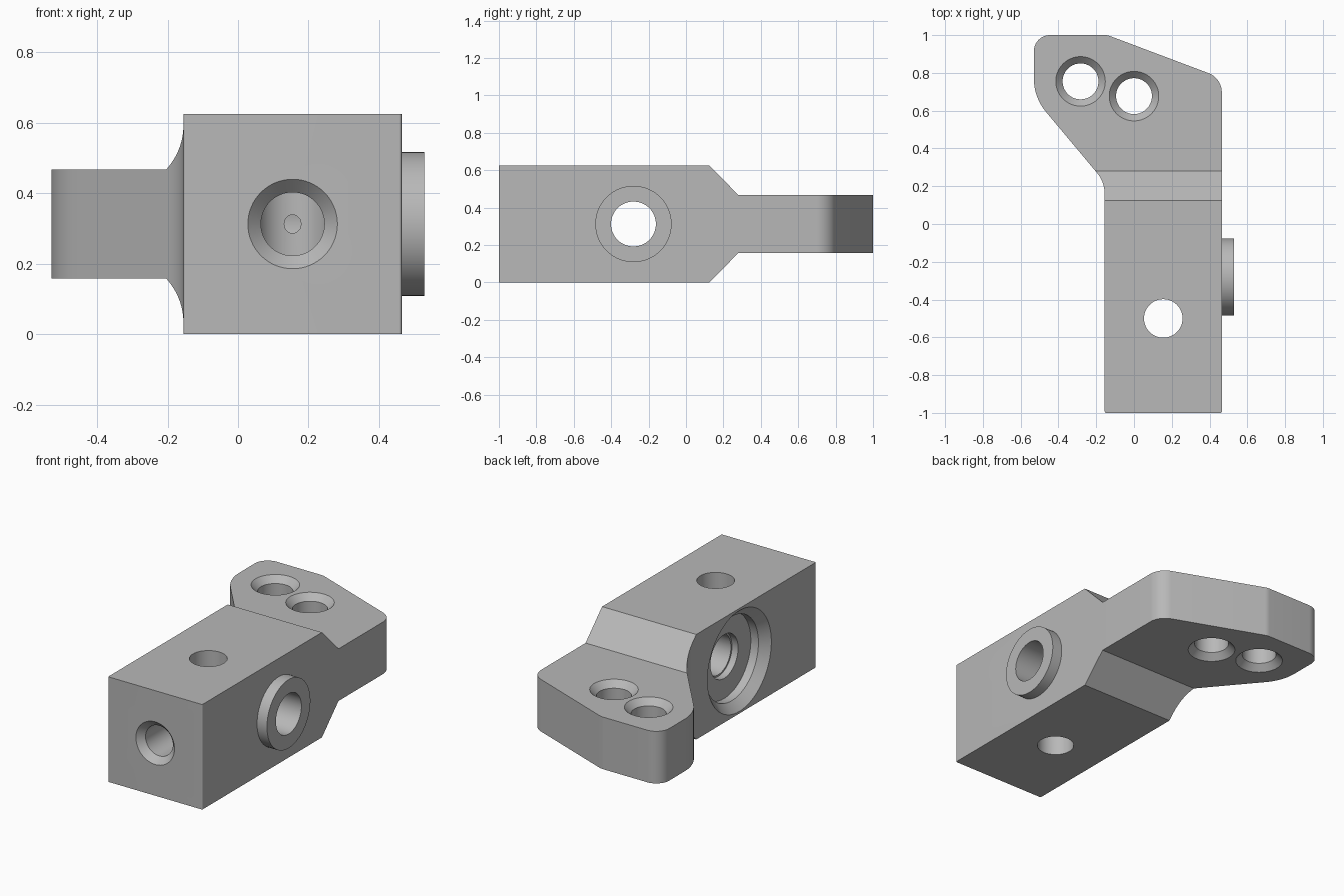
import bpy, bmesh, math
from mathutils import Vector, Matrix

cube = bpy.data.objects.get("Cube")
if cube:
    bpy.data.objects.remove(cube, do_unlink=True)

grey = bpy.data.materials.new("machined_grey")
grey.use_nodes = True
grey.diffuse_color = (0.48, 0.48, 0.48, 1)
grey.node_tree.nodes["Principled BSDF"].inputs["Base Color"].default_value = (0.48, 0.48, 0.48, 1)


def make_object(name, bm):
    bmesh.ops.recalc_face_normals(bm, faces=bm.faces)
    mesh = bpy.data.meshes.new(name)
    bm.to_mesh(mesh)
    bm.free()
    mesh.materials.append(grey)
    obj = bpy.data.objects.new(name, mesh)
    bpy.context.collection.objects.link(obj)
    return obj


def prism(name, points, direction):
    """Extrude a closed outline along a direction."""
    bm = bmesh.new()
    face = bm.faces.new([bm.verts.new(p) for p in points])
    new = bmesh.ops.extrude_face_region(bm, geom=[face])["geom"]
    verts = [v for v in new if isinstance(v, bmesh.types.BMVert)]
    bmesh.ops.translate(bm, verts=verts, vec=direction)
    return make_object(name, bm)


def lathe(name, origin, axis, profile, sides=64):
    """Closed solid of revolution from (distance along axis, radius) pairs."""
    turn = Matrix.Translation(origin) @ Vector(axis).to_track_quat("Z", "Y").to_matrix().to_4x4()
    bm = bmesh.new()
    rings = []
    for dist, radius in profile:
        angles = [2 * math.pi * i / sides for i in range(sides)]
        rings.append([bm.verts.new(turn @ Vector((radius * math.cos(a), radius * math.sin(a), dist)))
                      for a in angles])
    for low, high in zip(rings, rings[1:]):
        for i in range(sides):
            j = (i + 1) % sides
            bm.faces.new((low[i], low[j], high[j], high[i]))
    bm.faces.new(rings[0][::-1])
    bm.faces.new(rings[-1])
    return make_object(name, bm)


def rounded(corners, steps=10):
    """Round each (x, y, tangent length) corner with a circular arc."""
    out = []
    for i, (x, y, t) in enumerate(corners):
        p = Vector((x, y))
        a = (Vector(corners[i - 1][:2]) - p).normalized()
        b = (Vector(corners[(i + 1) % len(corners)][:2]) - p).normalized()
        half = a.angle(b) / 2
        centre = p + (a + b).normalized() * (t / math.cos(half))
        start, end = p + a * t - centre, p + b * t - centre
        sweep = start.angle_signed(end)
        for k in range(steps + 1):
            q = centre + Matrix.Rotation(-sweep * k / steps, 2) @ start
            out.append((q.x, q.y, -0.1))
    return out


def combine(target, other, operation):
    mod = target.modifiers.new(operation.lower(), "BOOLEAN")
    mod.operation, mod.object, mod.solver = operation, other, "EXACT"
    bpy.context.view_layer.objects.active = target
    bpy.ops.object.modifier_apply(modifier=mod.name)
    bpy.data.objects.remove(other, do_unlink=True)


# Plan outline of block and angled flange
outline = rounded([(-0.155, -1, 0.008), (0.465, -1, 0.008), (0.465, 0.772, 0.075),
                   (-0.14, 1, 0.015), (-0.53, 1, 0.085), (-0.53, 0.67, 0.10),
                   (-0.155, 0.222, 0.065)])
body = prism("bracket_body", outline, (0, 0, 0.9))

# Side profile: full-height block tapering to the thin flange
mid = 0.3125
upper = [(-1.1, mid), (0.125, mid), (0.28, 0.155), (1.1, 0.155)]
side = [(-0.8, y, mid + h) for y, h in upper] + [(-0.8, y, mid - h) for y, h in reversed(upper)]
combine(body, prism("side_profile", side, (1.6, 0, 0)), "INTERSECT")

# Round boss on the left face
bore_y = -0.281
combine(body, lathe("boss", (0.4, bore_y, mid), (1, 0, 0), [(0, 0.204), (0.13, 0.204)]), "UNION")

# Cross bore with chamfered counterbore on the right face
combine(body, lathe("cross_bore", (-0.155, bore_y, mid), (1, 0, 0),
                    [(-0.05, 0.35), (0, 0.30), (0.05, 0.25), (0.1, 0.25), (0.1, 0.13),
                     (0.14, 0.13), (0.14, 0.12), (0.8, 0.12)]), "DIFFERENCE")

# Vertical hole through the block
combine(body, lathe("vertical_hole", (0.155, -0.5, -0.1), (0, 0, 1),
                    [(0, 0.102), (0.9, 0.102)]), "DIFFERENCE")

# Chamfered front hole reaching the vertical hole
combine(body, lathe("front_hole", (0.155, -1, mid), (0, 1, 0),
                    [(-0.04, 0.166), (0.038, 0.09), (0.5, 0.09)]), "DIFFERENCE")

# Flange holes countersunk on both faces
for x, y in [(-0.283, 0.755), (0, 0.677)]:
    half = [(-0.195, 0.17), (-0.118, 0.095)]
    full = half + [(-d, r) for d, r in reversed(half)]
    combine(body, lathe("flange_hole", (x, y, mid), (0, 0, 1), full), "DIFFERENCE")

bpy.ops.object.select_all(action="DESELECT")
body.select_set(True)
bpy.context.view_layer.objects.active = body
bpy.ops.object.shade_smooth_by_angle(angle=math.radians(25))
